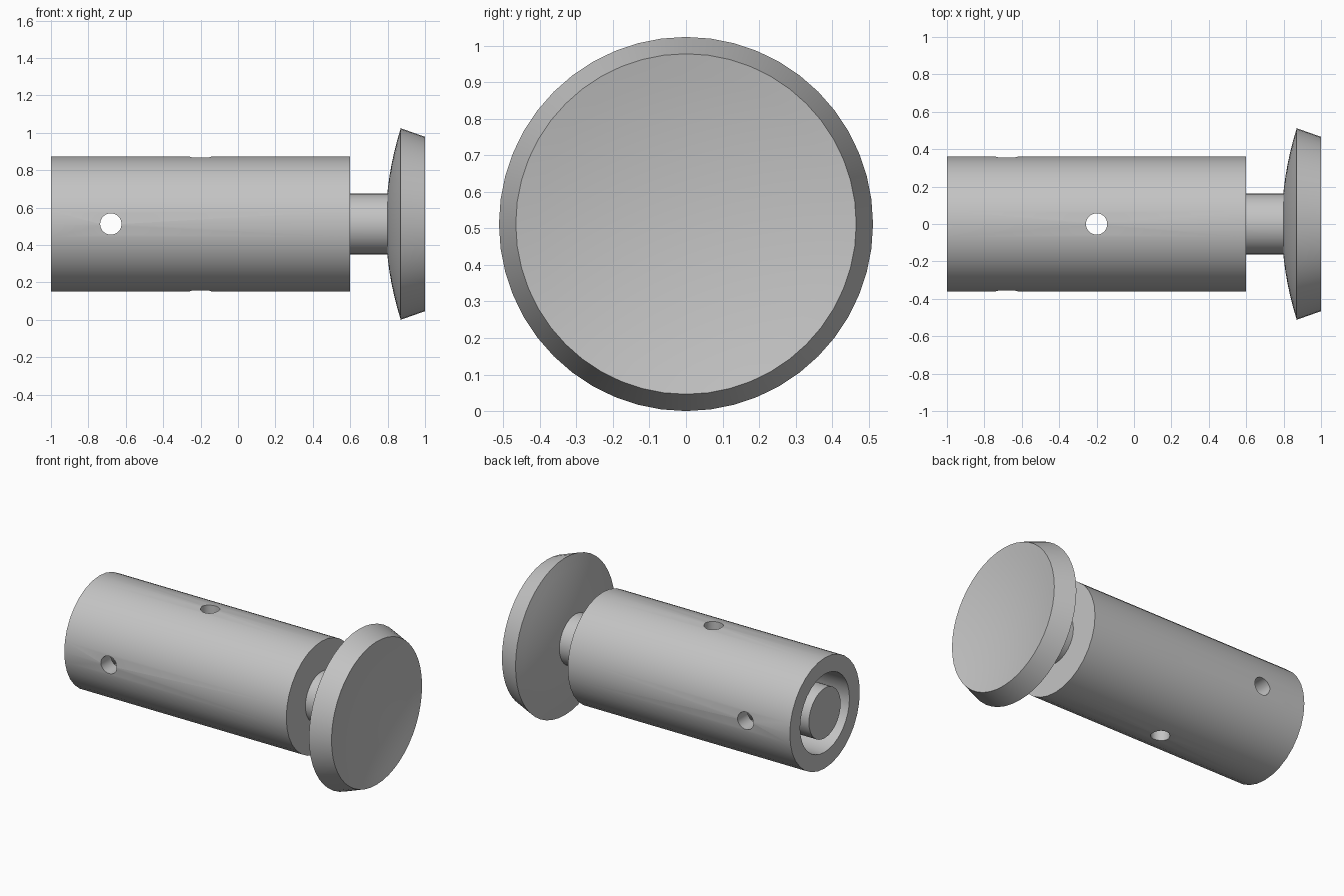
import bpy, bmesh, math
from mathutils import Matrix, Vector

old = bpy.data.objects.get("Cube")
if old:
    bpy.data.objects.remove(old, do_unlink=True)

AXIS_Z = 0.512

steel = bpy.data.materials.new("grey_steel")
steel.use_nodes = True
COLOUR = (0.55, 0.55, 0.55, 1)
steel.diffuse_color = COLOUR
steel.node_tree.nodes["Principled BSDF"].inputs["Base Color"].default_value = COLOUR


def finish(name, bm):
    mesh = bpy.data.meshes.new(name)
    bmesh.ops.recalc_face_normals(bm, faces=bm.faces)
    bm.to_mesh(mesh)
    bm.free()
    obj = bpy.data.objects.new(name, mesh)
    bpy.context.collection.objects.link(obj)
    mesh.materials.append(steel)
    return obj


def lathe(name, profile, steps, closed=False):
    """Revolve (x, radius) points around the long axis."""
    bm = bmesh.new()
    verts = [bm.verts.new((x, 0, r)) for x, r in profile]
    pairs = list(zip(verts, verts[1:]))
    if closed:
        pairs.append((verts[-1], verts[0]))
    edges = [bm.edges.new(p) for p in pairs]
    bmesh.ops.spin(bm, geom=verts + edges, cent=(0, 0, 0), axis=(1, 0, 0),
                   angle=math.tau, steps=steps, use_merge=True)
    bmesh.ops.remove_doubles(bm, verts=bm.verts, dist=1e-5)
    bmesh.ops.translate(bm, verts=bm.verts, vec=(0, 0, AXIS_Z))
    return finish(name, bm)


def activate(obj):
    bpy.ops.object.select_all(action='DESELECT')
    obj.select_set(True)
    bpy.context.view_layer.objects.active = obj


def drill(targets, x, rotation):
    """Cut a round cross hole right through the given parts."""
    bm = bmesh.new()
    bmesh.ops.create_cone(bm, cap_ends=True, segments=32, radius1=0.057,
                          radius2=0.057, depth=1,
                          matrix=Matrix.Translation((x, 0, AXIS_Z)) @ rotation)
    cutter = finish("hole_cutter", bm)
    cutter.hide_render = True
    for obj in targets:
        mod = obj.modifiers.new("hole", 'BOOLEAN')
        mod.object = cutter
        mod.solver = 'EXACT'
        activate(obj)
        bpy.ops.object.modifier_apply(modifier=mod.name)
    bpy.data.objects.remove(cutter, do_unlink=True)


# Hollow barrel, open at the left-hand end
barrel = lathe("barrel", [(-1, 0.254), (-1, 0.36), (0.6, 0.36), (0.6, 0.16),
                          (0.5, 0.16), (0.5, 0.254)], 32, closed=True)

# Shaft running through the barrel to the head
shaft = lathe("shaft", [(-1, 0), (-1, 0.163), (0.81, 0.163), (0.81, 0)], 32)

# Head: domed back, tapered rim, dished face
R_BACK, R_FACE, RINGS = 0.512, 0.466, 8
back = [(0.79 + 0.08 * (i / RINGS) ** 2, R_BACK * i / RINGS)
        for i in range(RINGS + 1)]
face = [(0.95 + 0.05 * (i / RINGS) ** 2, R_FACE * i / RINGS)
        for i in range(RINGS, -1, -1)]
head = lathe("head", back + face, 48)

# Cross holes: one front to back, one top to bottom
drill([barrel, shaft], -0.68, Matrix.Rotation(math.pi / 2, 4, 'X'))
drill([barrel, shaft], -0.2, Matrix.Identity(4))

for obj in (barrel, shaft, head):
    activate(obj)
    bpy.ops.object.shade_smooth_by_angle(angle=math.radians(30))
